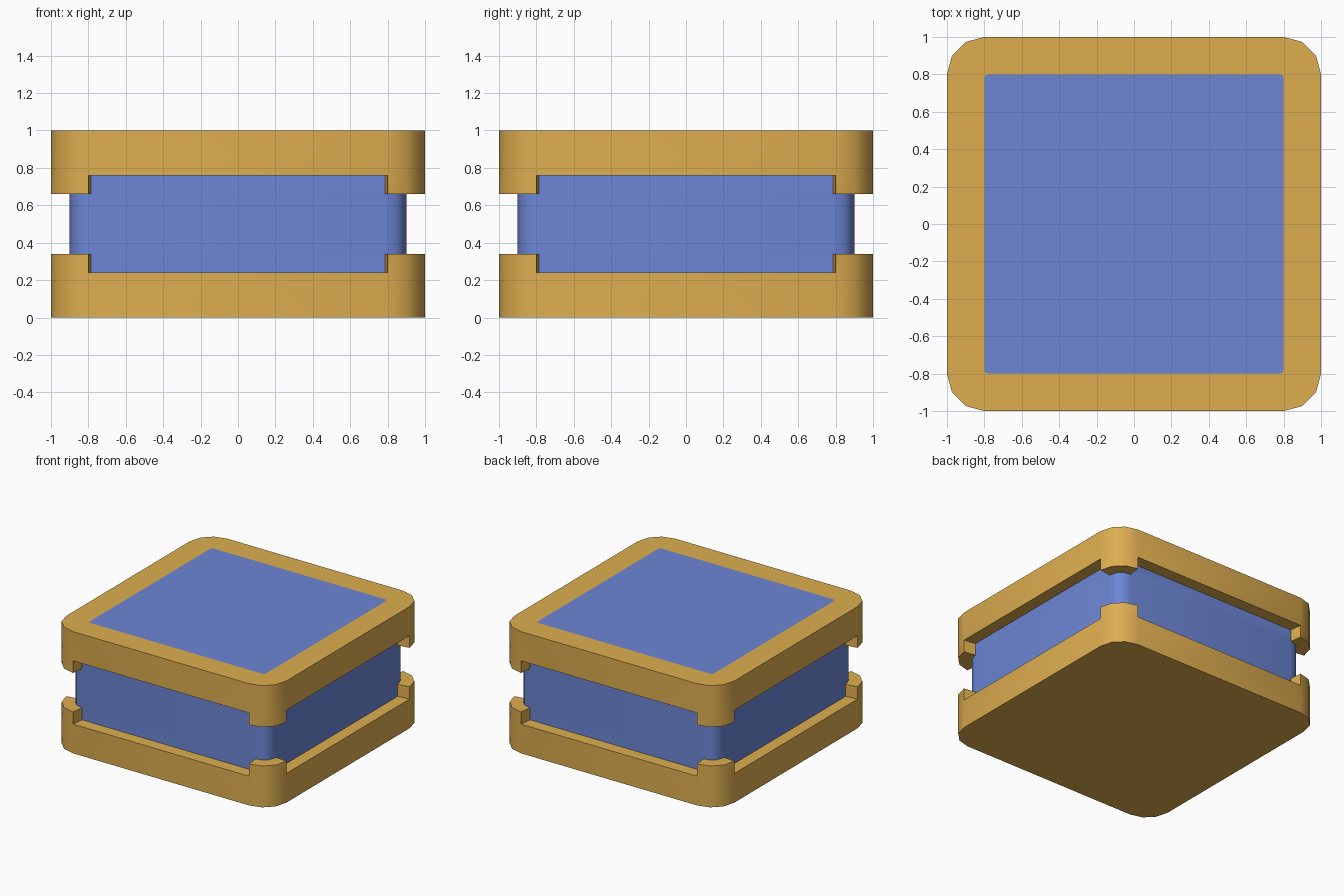
import bpy, bmesh, math

if "Cube" in bpy.data.objects:
    bpy.data.objects.remove(bpy.data.objects["Cube"])

HALF, RADIUS, STEPS = 1.0, 0.2, 3      # rounded-square outline
NOTCH, RIM = 0.24, 0.34                # case height on flat sides / at corners
HEIGHT = 1.0


def outline(inset):
    """Rounded square, counter-clockwise, offset inwards by an even distance."""
    pts = []
    step = math.pi / 2 / STEPS
    for corner in range(4):
        base = corner * math.pi / 2
        cx = (HALF - RADIUS) * math.copysign(1, math.cos(base + math.pi / 4))
        cy = (HALF - RADIUS) * math.copysign(1, math.sin(base + math.pi / 4))
        for k in range(STEPS + 1):
            a = base + k * step
            # end points touch a straight side, so their mitre leans half a step less
            turn = step / 2
            lean = a
            if k in (0, STEPS):
                turn = step / 4
                lean += turn if k == 0 else -turn
            d = inset / math.cos(turn)
            pts.append((cx + RADIUS * math.cos(a) - d * math.cos(lean),
                        cy + RADIUS * math.sin(a) - d * math.sin(lean)))
    return pts


OUTER, INNER, PANEL = outline(0), outline(0.1), outline(0.2)
N = len(OUTER)


def is_side(i):
    return i % (STEPS + 1) == STEPS


def at(ring, i, z):
    return (*ring[i % N], z)


def wall(ring, i, z0, z1):
    return [at(ring, i, z0), at(ring, i + 1, z0), at(ring, i + 1, z1), at(ring, i, z1)]


def ledge(outer, inner, i, z):
    return [at(outer, i, z), at(outer, i + 1, z), at(inner, i + 1, z), at(inner, i, z)]


def make(name, faces, mat):
    bm = bmesh.new()
    for f in faces:
        bm.faces.new([bm.verts.new(p) for p in f])
    bmesh.ops.remove_doubles(bm, verts=bm.verts, dist=1e-5)
    mesh = bpy.data.meshes.new(name)
    bm.to_mesh(mesh)
    bm.free()
    ob = bpy.data.objects.new(name, mesh)
    bpy.context.collection.objects.link(ob)
    mesh.materials.append(mat)
    bpy.ops.object.select_all(action='DESELECT')
    ob.select_set(True)
    bpy.context.view_layer.objects.active = ob
    bpy.ops.object.shade_smooth_by_angle(angle=math.radians(40))


def material(name, color):
    mat = bpy.data.materials.new(name)
    mat.diffuse_color = color
    mat.use_nodes = True
    mat.node_tree.nodes["Principled BSDF"].inputs["Base Color"].default_value = mat.diffuse_color
    return mat


gold = material("gold", (0.73, 0.42, 0.08, 1))
blue = material("blue", (0.15, 0.24, 0.67, 1))

# Half case: outer wall with raised corners, ledges and notch ends
half = []
for i in range(N):
    top = NOTCH if is_side(i) else RIM
    before = NOTCH if is_side(i - 1) else RIM
    half.append(wall(OUTER, i, 0, NOTCH))
    if top > NOTCH:
        half.append(wall(OUTER, i, NOTCH, RIM))
    half.append(ledge(OUTER, INNER, i, top))
    if top != before:
        half.append([at(OUTER, i, before), at(OUTER, i, top),
                     at(INNER, i, top), at(INNER, i, before)])

# Lower case with a solid underside
base = [at(OUTER, i, 0) for i in reversed(range(N))]
make("lower_case", half + [base], gold)

# Upper case is the mirrored half with a flat frame around the panel
flipped = [[(x, y, HEIGHT - z) for x, y, z in reversed(f)] for f in half]
frame = [ledge(OUTER, PANEL, i, HEIGHT) for i in range(N)]
make("upper_case", flipped + frame, gold)

# Recessed core band, taller behind the side notches
core = []
for i in range(N):
    core.append(wall(INNER, i, RIM, HEIGHT - RIM))
    if is_side(i):
        core.append(wall(INNER, i, NOTCH, RIM))
        core.append(wall(INNER, i, HEIGHT - RIM, HEIGHT - NOTCH))
make("core", core, blue)

# Flush top panel
make("top_panel", [[at(PANEL, i, HEIGHT) for i in range(N)]], blue)
